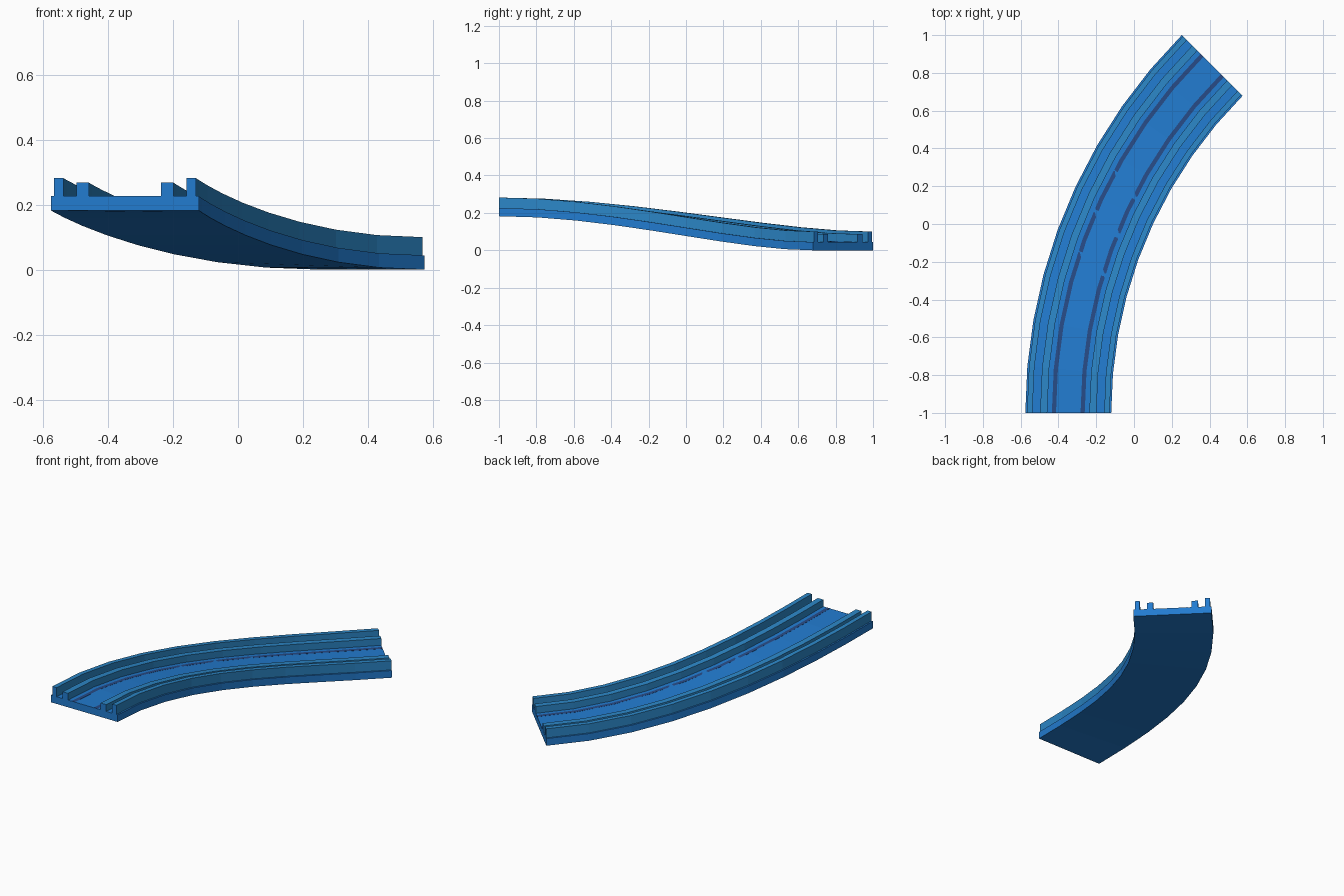
import bpy, bmesh
from math import sin, cos, radians

if "Cube" in bpy.data.objects:
    bpy.data.objects.remove(bpy.data.objects["Cube"])

# Curve of the track: an eighth of a circle that eases down to the ground
CENTRE_X, CENTRE_Y, RADIUS = 2.253, -1.0, 2.601
STEPS, SWEEP, DROP = 9, radians(45), 0.182
DECK = 0.044


def material(name, rgb):
    mat = bpy.data.materials.new(name)
    mat.use_nodes = True
    colour = (*rgb, 1.0)
    mat.diffuse_color = colour
    mat.node_tree.nodes["Principled BSDF"].inputs["Base Color"].default_value = colour
    return mat


BLUE = material("track blue", (0.016, 0.2, 0.63))
RAIL_BLUE = material("rail blue", (0.025, 0.24, 0.57))
DARK_BLUE = material("stripe dark blue", (0.02, 0.07, 0.24))


def place(t, offset, height):
    """Point on the track; positive offset is toward the inside of the bend."""
    angle, r = t * SWEEP, RADIUS - offset
    ease = 1 - t * t * (3 - 2 * t)
    return (CENTRE_X - r * cos(angle), CENTRE_Y + r * sin(angle), height + DROP * ease)


def sweep(name, left, right, low, high, side_mat, open_bottom=True):
    """Sweep a rectangular section along the track, ends in track blue."""
    section = [(left, low), (right, low), (right, high), (left, high)]
    bm = bmesh.new()
    rings = [[bm.verts.new(place(i / STEPS, *p)) for p in section]
             for i in range(STEPS + 1)]
    bottoms = []
    for a, b in zip(rings, rings[1:]):
        for k in range(4):
            n = (k + 1) % 4
            face = bm.faces.new((a[k], a[n], b[n], b[k]))
            if k == 0:
                bottoms.append(face)
    for ring in (rings[0], rings[-1]):
        bm.faces.new(ring).material_index = 1
    bmesh.ops.recalc_face_normals(bm, faces=bm.faces[:])
    if open_bottom:
        bmesh.ops.delete(bm, geom=bottoms, context='FACES')
    mesh = bpy.data.meshes.new(name)
    bm.to_mesh(mesh)
    bm.free()
    mesh.materials.append(side_mat)
    mesh.materials.append(BLUE)
    obj = bpy.data.objects.new(name, mesh)
    bpy.context.collection.objects.link(obj)
    return obj


# Flat road bed
sweep("track_bed", -0.2275, 0.2275, 0, DECK, BLUE, open_bottom=False)

# Tall outer rails, lower inner rails and painted stripes, mirrored about the centre line
for side, s in (("left", 1), ("right", -1)):
    for part, near, far, top, mat in (
            ("outer_rail", 0.19, 0.2185, 0.1, RAIL_BLUE),
            ("inner_rail", 0.1115, 0.149, 0.086, RAIL_BLUE),
            ("stripe", 0.065, 0.087, DECK + 0.001, DARK_BLUE)):
        a, b = sorted((s * near, s * far))
        sweep(f"{side}_{part}", a, b, DECK, top, mat)
